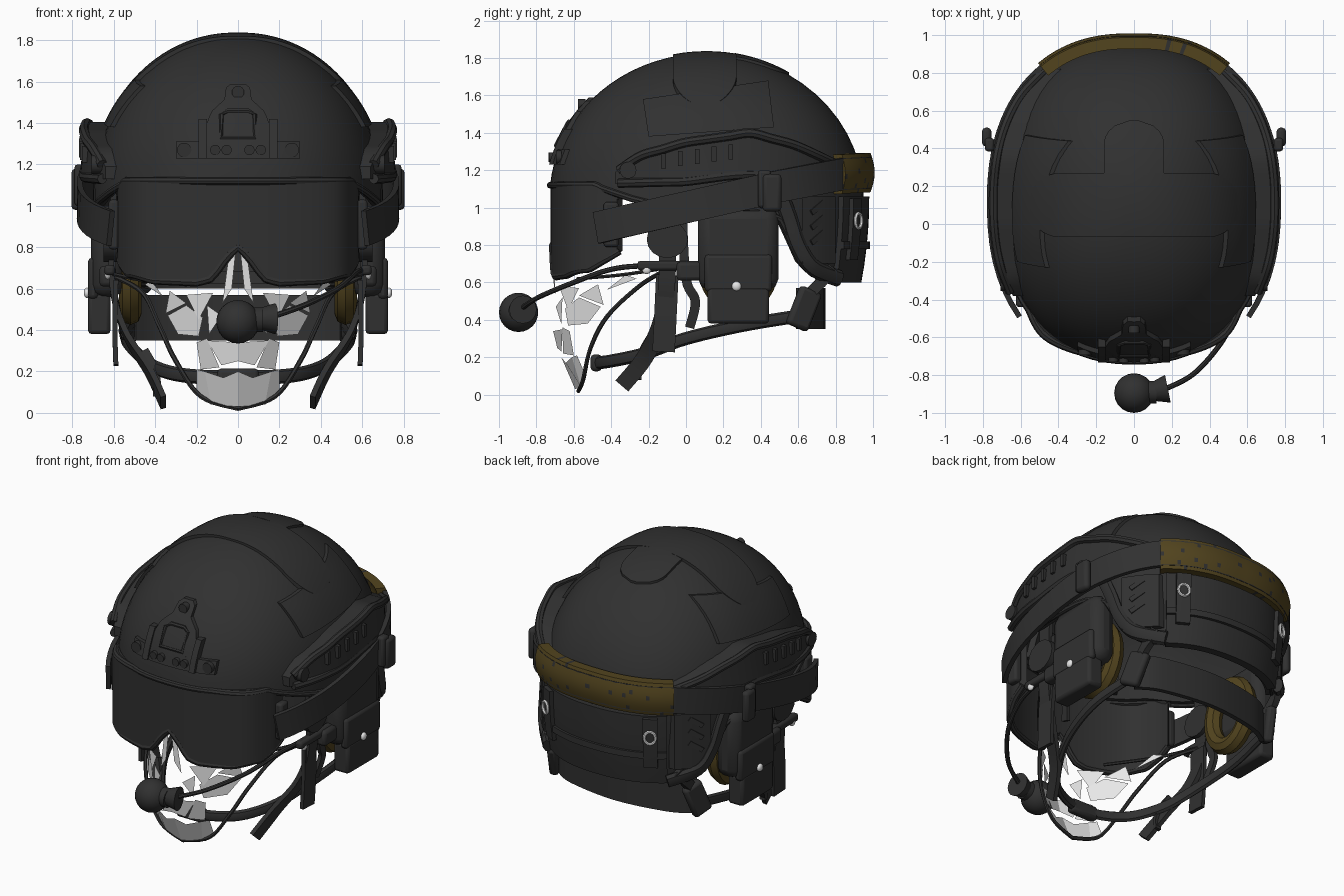
import bpy, bmesh, math, random
from mathutils import Vector, Matrix, Euler

if "Cube" in bpy.data.objects:
    bpy.data.objects.remove(bpy.data.objects["Cube"])
random.seed(3)

def mat(name, c):
    m = bpy.data.materials.new(name)
    m.diffuse_color = (*c, 1)
    m.use_nodes = True
    m.node_tree.nodes["Principled BSDF"].inputs["Base Color"].default_value = m.diffuse_color
    return m
DARK = mat("charcoal", (.03, .03, .03))
BROWN = mat("brown_fabric", (.085, .058, .013))
WHITE = mat("pale_grey", (.8, .8, .8))

# helmet form: superellipse plan, elliptical height
RX, RY, CY, ZC, H, N = .7, .84, .11, 1.05, .775, 2.3
def S(z):
    return math.sqrt(max(0, 1 - ((z - ZC) / H) ** 2)) if z > ZC else 1 - .25 * (ZC - z) ** 2
def P(a, z, off=0):
    p = lambda t: math.copysign(abs(t) ** (2 / N), t)
    s = S(z)
    return Vector(((RX * s + off) * p(math.sin(a)), CY - (RY * s + off) * p(math.cos(a)), z))
def X(y, z, off=0):
    s = S(z)
    return RX * s * max(0, 1 - (abs(y - CY) / (RY * s)) ** N) ** (1 / N) + off
def YF(x, z, off=0):
    s = S(z)
    return CY - RY * max(0, s ** N - (abs(x) / RX) ** N) ** (1 / N) - off
def Z(x, y, off=0):
    m = ((abs(x) / RX) ** N + (abs(y - CY) / RY) ** N) ** (1 / N)
    return ZC + H * math.sqrt(max(0, 1 - m * m)) + off
def lut(t, tab):
    for (a, b), (c, d) in zip(tab, tab[1:]):
        if t <= c:
            return b + (d - b) * max(0, (t - a) / (c - a))
    return tab[-1][1]
def cat(pts, u):
    k = len(pts) - 1
    i = min(int(u * k), k - 1)
    t = u * k - i
    a, b, c, d = [Vector(pts[max(0, min(k, j))]) for j in (i - 1, i, i + 1, i + 2)]
    return .5 * (2 * b + (c - a) * t + (2 * a - 5 * b + 4 * c - d) * t * t + (3 * b - a - 3 * c + d) * t ** 3)

def make(name, bm, m, mirror=False, bevel=0, fix=True):
    if fix:
        bmesh.ops.recalc_face_normals(bm, faces=bm.faces)
    me = bpy.data.meshes.new(name)
    bm.to_mesh(me)
    bm.free()
    ob = bpy.data.objects.new(name, me)
    bpy.context.collection.objects.link(ob)
    me.materials.append(m)
    if bevel:
        b = ob.modifiers.new("bevel", 'BEVEL')
        b.width, b.segments = bevel, 2
    if mirror:
        ob.modifiers.new("mirror", 'MIRROR')
    return ob
# thick sheet from fn(u, v, w), w = 0 outer, 1 inner
def slab(name, fn, nu, nv, m, mirror=False, wrap=False):
    bm = bmesh.new()
    cols = nu if wrap else nu + 1
    g = [[[bm.verts.new(fn(i / nu, j / nv, w)) for j in range(nv + 1)] for i in range(cols)] for w in (0, 1)]
    for i in range(nu):
        k = (i + 1) % cols
        for j in range(nv):
            for w in (0, 1):
                bm.faces.new((g[w][i][j], g[w][k][j], g[w][k][j + 1], g[w][i][j + 1]))
        for j in ((0,) if wrap else (0, nv)):
            bm.faces.new((g[0][i][j], g[0][k][j], g[1][k][j], g[1][i][j]))
    if not wrap:
        for i in (0, nu):
            for j in range(nv):
                bm.faces.new((g[0][i][j], g[0][i][j + 1], g[1][i][j + 1], g[1][i][j]))
    bmesh.ops.remove_doubles(bm, verts=bm.verts, dist=.0004)
    return make(name, bm, m, mirror)
# band (n=0) or tube swept along a path; w across, h along ref
def sweep(name, pts, w, h, m, n=0, mirror=False, closed=False, steps=6, ref=(0, 0, 1)):
    if steps and not closed:
        k = (len(pts) - 1) * steps
        pts = [cat(pts, i / k) for i in range(k + 1)]
    pts = [Vector(p) for p in pts]
    prof = [(math.cos(2 * math.pi * i / n) * w, math.sin(2 * math.pi * i / n) * h) for i in range(n)] if n else \
        [(w, h), (-w, h), (-w, -h), (w, -h)]
    bm, rings, c = bmesh.new(), [], len(pts)
    for i, p in enumerate(pts):
        a, b = (pts[i - 1], pts[(i + 1) % c]) if closed else (pts[max(0, i - 1)], pts[min(c - 1, i + 1)])
        t = (b - a).normalized()
        s = t.cross(Vector(ref)).normalized()
        up = s.cross(t)
        rings.append([bm.verts.new(p + s * q[0] + up * q[1]) for q in prof])
    for i in range(c if closed else c - 1):
        A, B = rings[i], rings[(i + 1) % c]
        for j in range(len(prof)):
            k = (j + 1) % len(prof)
            bm.faces.new((A[j], A[k], B[k], B[j]))
    if not closed:
        bm.faces.new(rings[0])
        bm.faces.new(rings[-1])
    return make(name, bm, m, mirror)
def prim(name, kind, loc, size, m, rot=(0, 0, 0), mirror=False, bevel=0, r2=.5):
    bm = bmesh.new()
    M = Matrix.LocRotScale(Vector(loc), Euler(rot), Vector(size))
    if kind == 'box':
        bmesh.ops.create_cube(bm, size=1, matrix=M)
    elif kind == 'ball':
        bmesh.ops.create_uvsphere(bm, u_segments=20, v_segments=12, radius=.5, matrix=M)
    else:
        bmesh.ops.create_cone(bm, cap_ends=True, segments=16, radius1=.5, radius2=r2, depth=1, matrix=M)
    return make(name, bm, m, mirror, bevel)
SIDE = (0, math.pi / 2, 0)
FWD = (math.pi / 2, 0, 0)

# helmet shell, rolled rim and inner pads
RIM = [(-.5, 1.12), (-.3, 1.05), (-.1, 1.0), (.35, 1.0), (.5, .95), (.62, .72), (.72, .63), (1, .62)]
def shell(u, v, w):
    a = u * 2 * math.pi
    r = lut(P(a, ZC).y, RIM)
    p = P(a, r + (ZC + H - r) * math.sin(v * math.pi / 2))
    return Vector((0, CY, .95)) + (p - Vector((0, CY, .95))) * (1 - .06 * w) if v > 0 else p - w * .045 * Vector((p.x, p.y - CY, 0)).normalized()
slab("helmet_shell", shell, 72, 18, DARK, wrap=True)
sweep("helmet_rim", [shell(i / 72, 0, 0) for i in range(72)], .018, .018, DARK, 8, closed=True)
for a0, a1, z0, z1 in ((-30, 30, 1.14, 1.36), (148, 212, .68, 1.0)):
    slab("inner_pad", lambda u, v, w: P(math.radians(a0 + (a1 - a0) * u), z0 + (z1 - z0) * v, -.09 + .04 * w), 12, 4, DARK)

# fabric panels on the crown and sides
def crown(u, v, w):
    x = -.56 * math.cos(u * math.pi)
    h = .17 * math.sqrt(max(0, 1 - (max(0, abs(x) - .39) / .1701) ** 2))
    y = .1 + (v * 2 - 1) * h
    return x, y, Z(x, y, .012 + .03 * abs(x) - .04 * w)
slab("crown_panel", crown, 40, 6, DARK)
def stub(u, v, w):
    y = .26 + .29 * v
    x = (u * 2 - 1) * .16 * math.sqrt(max(0, 1 - (max(0, y - .42) / .131) ** 2))
    return x, y, Z(x, y, .014 - .03 * w)
slab("crown_panel_tab", stub, 8, 10, DARK)
def sidepatch(u, v, w):
    y = -.2 + .67 * u - .03 * v
    z = 1.38 + .05 * u + v * (.2 + .05 * u)
    return X(y, z, .022 - .04 * w), y, z
slab("side_panel", sidepatch, 10, 6, DARK, True)

# accessory rail with slots and bolts
TOP = [(-.38, 1.19), (-.3, 1.27), (0, 1.36), (.35, 1.41), (.6, 1.34), (.85, 1.22)]
BOT = [(-.38, 1.13), (.0, 1.14), (.3, 1.18), (.55, 1.16), (.85, 1.14)]
def rail(u, v, w):
    y = -.38 + 1.2 * u
    z0, z1 = lut(y, BOT), lut(y, TOP)
    z = z0 + (z1 - z0) * v
    return (X(y, z, -.03) if w else X(y, 1.15, .045 + .025 * math.sin(u * math.pi) * (1 - v))), y, z
slab("side_rail", rail, 24, 4, DARK, True)
for f, off, nm in ((TOP, -.01, "rail_top_ridge"), (BOT, .0, "rail_bottom_ridge")):
    sweep(nm, [(X(y, 1.15, .05), y, lut(y, f) + off) for y in [-.36 + .117 * i for i in range(11)]], .025, .025, DARK, 8, True)
for i in range(5):
    y = -.12 + i * .09
    prim("rail_slot", 'box', (X(y, 1.15, .06), y, 1.25 + .012 * i), (.03, .025, .08), DARK, mirror=True)
prim("rail_bolt", 'cyl', (X(-.31, 1.15, .055), -.31, 1.2), (.09, .09, .05), DARK, SIDE, True)

# front mount
slab("mount_base", lambda u, v, w: ((u - .5) * .6, YF((u - .5) * .6, 1.23 + .08 * v, .025 - .05 * w), 1.23 + .08 * v), 16, 3, DARK)
def tower(u, v, w):
    z = 1.29 + .3 * v
    x = (u * 2 - 1) * lut(v, [(0, .19), (.55, .13), (.75, .065), (.93, .06), (1, .035)])
    return x, YF(x, z, .025 - .05 * w), z
slab("mount_tower", tower, 8, 16, DARK)
for x, z, d in ((.055, 1.27, .05), (.11, 1.27, .05), (.26, 1.27, .07)):
    prim("mount_bolt", 'cyl', (x, YF(x, z, .025), z), (d, d, .03), DARK, FWD, True)
prim("mount_top_bolt", 'cyl', (0, YF(0, 1.55, .025), 1.55), (.06, .06, .04), DARK, FWD)
slab("mount_lug", lambda u, v, w: (.15 + .04 * u, YF(.17, 1.23 + .19 * v, .04 - .06 * w), 1.23 + .19 * v), 1, 3, DARK, True)
sweep("mount_window", [(x, YF(x, z, .025), z) for x, z in ((-.08, 1.33), (.08, 1.33), (.08, 1.44), (.05, 1.46), (-.05, 1.46), (-.08, 1.44))],
      .012, .012, DARK, 6, closed=True, ref=(0, 1, .4))

# goggles: curved lens with nose notch and frame
PLAN = [(-.585, -.37, 0), (-.57, -.47, 0), (-.48, -.61, 0), (-.27, -.695, 0), (0, -.725, 0), (.27, -.695, 0), (.48, -.61, 0), (.57, -.47, 0), (.585, -.37, 0)]
def lens(u, v, w):
    p = cat(PLAN, u)
    zb = max(lut(abs(p.x), [(0, .8), (.05, .76), (.13, .65), (.2, .63), (.42, .64), (.52, .67)]), .63 + .6 * max(0, p.y + .6) if abs(p.x) > .3 else 0)
    zt = 1.12 - .5 * max(0, p.y + .5)
    return Vector((p.x * (1 - .06 * w), p.y + .03 * w, zb + (zt - zb) * v))
slab("goggle_lens", lens, 64, 8, DARK)
for v, nm in ((0, "goggle_lower_frame"), (1, "goggle_upper_frame")):
    sweep(nm, [lens(i / 64, v, .5) for i in range(65)], .022, .02, DARK, 8, steps=0)
prim("goggle_strap_clip", 'box', (.6, -.4, .91), (.05, .08, .24), DARK, mirror=True, bevel=.015)

# goggle strap around the helmet, with brown rear sleeve
def strap(a, off):
    p = P(a, ZC)
    return P(a, lut(p.y, [(-.45, .89), (0, 1.0), (.45, 1.11), (.8, 1.18), (1, 1.19)]), off + .02 * abs(math.sin(a)))
def arc(a0, a1, off, n):
    return [strap(math.radians(a0 + (a1 - a0) * i / n), off) for i in range(n + 1)]
sweep("goggle_strap", arc(52, 308, .045, 48), .014, .085, DARK, steps=0)
def sleeve(u, v, w):
    p = strap(math.radians(142 + 76 * u), .05 + .022 * math.sin(v * math.pi) - .06 * w)
    return p + Vector((0, 0, (v - .5) * .21))
ob = slab("strap_sleeve", sleeve, 48, 8, BROWN)
ob.data.materials.append(DARK)
for f in ob.data.polygons:
    f.material_index = int(random.random() < .05)
prim("strap_buckle", 'box', (.765, .42, 1.1), (.05, .07, .2), DARK, mirror=True, bevel=.015)
prim("ear_hinge", 'box', (.78, .46, 1.08), (.05, .1, .2), DARK, mirror=True, bevel=.02)

# rear cover, hanging tabs with snap rings, side harness
def cover(u, v, w):
    return P(math.radians(145 + 70 * u), .6 + .46 * v, .03 - .05 * w)
slab("rear_cover", cover, 20, 5, DARK)
sweep("rear_cover_seam", [P(math.radians(145 + 70 * i / 20), .8, .032) for i in range(21)], .015, .02, DARK, steps=0)
TA = math.radians(153)
slab("rear_tab", lambda u, v, w: P(TA + (u - .5) * .12, .72 + .33 * v, .055 - .06 * w), 2, 3, DARK, True)
c = P(TA, .93, .062)
tx = (P(TA + .03, .93) - P(TA - .03, .93)).normalized()
ring = [c + tx * .034 * math.cos(i * math.pi / 8) + Vector((0, 0, .04 * math.sin(i * math.pi / 8))) for i in range(16)]
sweep("snap_ring", ring, .009, .009, WHITE, 6, True, True, ref=(tx.y, -tx.x, 0))
sweep("rear_harness", [(X(y, ZC, .01), y, z) for y, z in ((.5, 1.08), (.55, .95), (.6, .8), (.68, .68), (.82, .62))], .045, .03, DARK, 8, True, ref=(1, 0, 0))
slab("harness_plate", lambda u, v, w: (X(.62 + .18 * u, ZC, .025 - .04 * w), .62 + .18 * u, .7 + .36 * v), 4, 4, DARK, True)
for i in range(3):
    prim("harness_slot", 'box', (X(.7, ZC, .02), .7, .84 + .08 * i), (.02, .1, .03), DARK, (.6, 0, .7), True)

# headset cups, cushions and screws
prim("ear_cup", 'box', (.63, .28, .78), (.16, .43, .44), DARK, mirror=True, bevel=.06)
prim("ear_cup_cap", 'box', (.7, .28, .65), (.05, .36, .2), DARK, mirror=True, bevel=.02)
prim("ear_cup_base", 'box', (.67, .28, .48), (.11, .33, .2), DARK, mirror=True, bevel=.02)
sweep("ear_cushion", [(.52, .28 + .16 * math.cos(i * math.pi / 12), .68 + .2 * math.sin(i * math.pi / 12)) for i in range(24)],
      .055, .055, BROWN, 8, True, True, ref=(1, 0, 0))
for y, z, x in ((.27, .58, .73), (-.21, .67, .63)):
    prim("screw", 'ball', (x, y, z), (.03, .05, .05), WHITE, mirror=True)
prim("headset_pivot", 'cyl', (.61, -.1, .83), (.2, .22, .08), DARK, SIDE, True)
prim("headset_arm", 'box', (.62, -.08, .69), (.05, .36, .05), DARK, mirror=True, bevel=.015)
prim("arm_joint", 'box', (.63, .02, .66), (.08, .14, .1), DARK, mirror=True, bevel=.02)

# boom microphone
sweep("mic_boom", [(.15, -.88, .46), (.32, -.79, .52), (.48, -.6, .6), (.56, -.4, .67), (.6, -.2, .69), (.65, .1, .69)], .014, .014, DARK, 8)
prim("mic_foam", 'ball', (0, -.895, .44), (.21, .21, .21), DARK)
prim("mic_cup", 'cyl', (.14, -.88, .455), (.1, .1, .08), DARK, (0, math.pi / 2, .2), r2=.75)
prim("mic_neck", 'cyl', (.09, -.89, .45), (.12, .12, .06), DARK, SIDE)

# chin harness
sweep("chin_strap", [(.52, .6, .42), (.55, .3, .37), (.5, 0, .3), (.4, -.22, .22), (.25, -.4, .18), (0, -.48, .17),
                     (-.25, -.4, .18), (-.4, -.22, .22), (-.5, 0, .3), (-.55, .3, .37), (-.52, .6, .42)], .022, .035, DARK, 8)
sweep("side_strap", [(.6, -.1, 1.08), (.61, -.1, .65), (.55, -.13, .4), (.43, -.22, .2), (.36, -.34, .05)], .045, .014, DARK, 0, True, ref=(1, 0, 0))
sweep("strap_flap", [(.59, -.1, .64), (.595, -.11, .42), (.59, -.12, .23)], .06, .012, DARK, 0, True, ref=(1, 0, 0))
sweep("rear_side_strap", [(.6, -.02, .95), (.6, .0, .62), (.58, .05, .5), (.55, .02, .36)], .025, .012, DARK, 0, True, ref=(1, 0, 0))
sweep("loose_strap_end", [(-.45, -.2, .3), (-.4, -.25, .2), (-.39, -.25, .08)], .02, .012, DARK, ref=(0, 1, 0))
prim("chin_cup_end", 'box', (0, -.48, .17), (.2, .06, .09), DARK, bevel=.02)
# nape band and adjusters
sweep("nape_band", [(.5, .6, .46), (.35, .68, .46), (0, .73, .46), (-.35, .68, .46), (-.5, .6, .46)], .015, .11, DARK)
prim("nape_buckle", 'box', (.52, .63, .46), (.06, .13, .22), DARK, (-.4, 0, .4), True, .02)
sweep("nape_strap", [(.5, .64, .52), (.5, .72, .6), (.48, .78, .68)], .02, .03, DARK, 0, True)

# faceted face mask: loose pale shards and a cord edge
def my(x, z):
    return -.71 + 2.2 * x * x + .13 * max(0, (.3 - z) / .3)
SHARDS = [[(.01, .79), (.05, .72), (.075, .53), (.03, .6)], [(.12, .58), (.25, .57), (.19, .45)],
          [(.17, .46), (.25, .52), (.34, .47), (.29, .38), (.19, .37)], [(.25, .53), (.33, .59), (.35, .48)],
          [(0, .34), (.15, .35), (.08, .23), (0, .25)], [(.09, .22), (.15, .36), (.2, .34), (.18, .21)],
          [(0, .03), (.13, .04), (.16, .2), (.07, .17), (0, .2)], [(.16, .2), (.2, .21), (.2, .1), (.13, .04)],
          [(.36, .56), (.42, .64), (.45, .62)], [(.08, .47), (.15, .52), (.14, .38)]]
bm = bmesh.new()
for sh in SHARDS:
    for s in (1, -1):
        bm.faces.new([bm.verts.new((s * x, my(x, z), z)) for x, z in sh][::s])
make("mask_shards", bm, WHITE, fix=False)
sweep("mask_edge_cord", [(.6, -.12, .66), (.46, -.25, .58), (.38, -.42, .42), (.3, -.51, .25), (.18, -.55, .08), (0, -.575, .02)],
      .012, .012, DARK, 6, True)
sweep("mask_bridge_cord", [(.6, -.15, .67), (.45, -.35, .64), (.25, -.58, .62)], .01, .01, DARK, 6, True)

# smooth shading, keeping sharp edges
bpy.ops.object.select_all(action='SELECT')
bpy.context.view_layer.objects.active = ob
bpy.ops.object.shade_smooth_by_angle(angle=.6)
